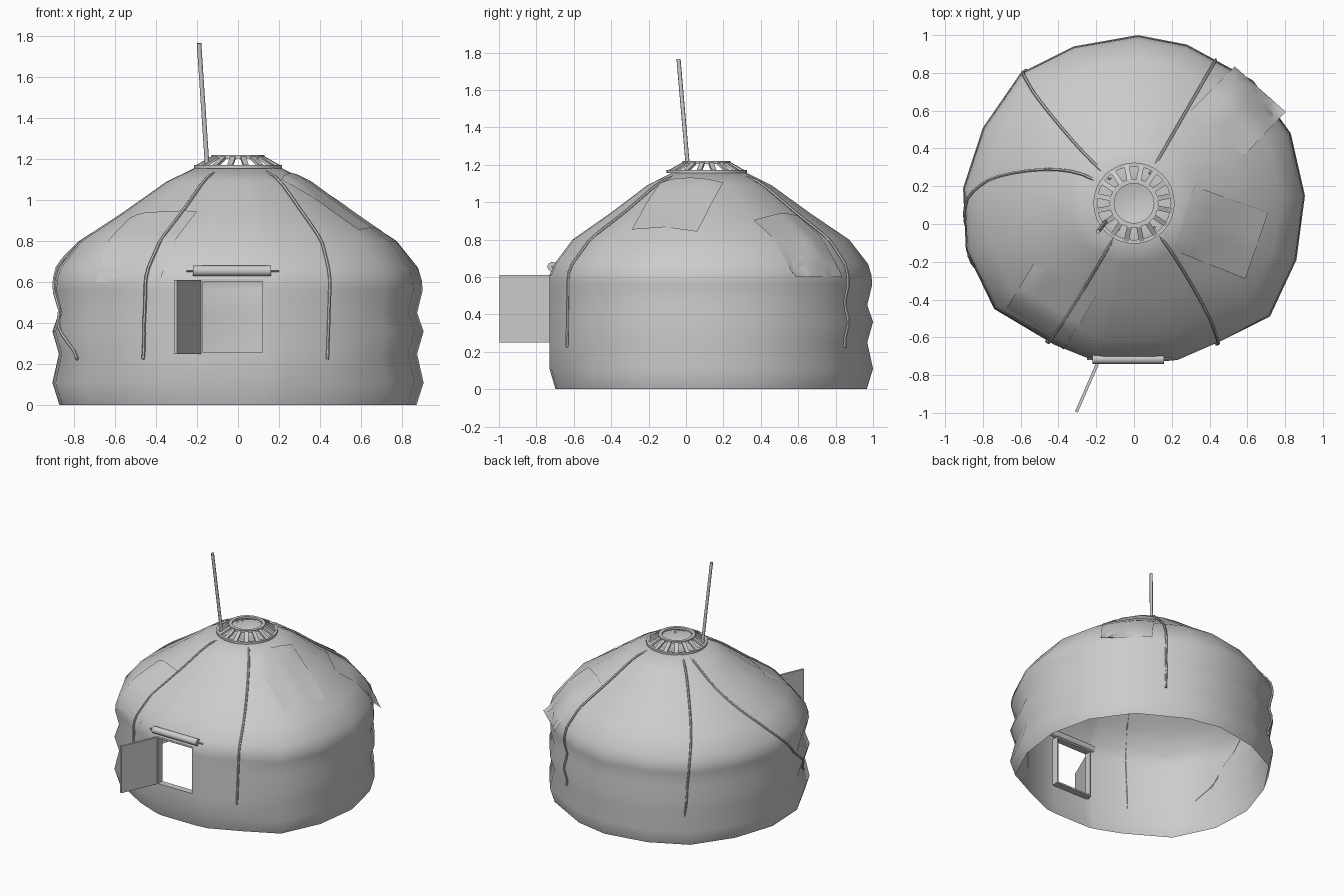
import bpy, bmesh
from math import sin, cos, pi, radians
from mathutils import Vector
from mathutils.bvhtree import BVHTree

cube = bpy.data.objects.get("Cube")
if cube:
    bpy.data.objects.remove(cube, do_unlink=True)

GREY = (0.6, 0.6, 0.6, 1)
felt = bpy.data.materials.new("pale grey")
felt.use_nodes = True
felt.diffuse_color = GREY
felt.node_tree.nodes["Principled BSDF"].inputs["Base Color"].default_value = GREY
AXIS = Vector((0, 0.12, 0))


def finish(name, bm, smooth=None):
    """Turn a bmesh into a named object; smooth is the sharp-edge angle."""
    mesh = bpy.data.meshes.new(name)
    bm.to_mesh(mesh)
    bm.free()
    mesh.materials.append(felt)
    obj = bpy.data.objects.new(name, mesh)
    bpy.context.collection.objects.link(obj)
    if smooth:
        bpy.ops.object.select_all(action="DESELECT")
        obj.select_set(True)
        bpy.context.view_layer.objects.active = obj
        bpy.ops.object.shade_smooth_by_angle(angle=radians(smooth))
    return obj


def grid_faces(bm, rows, closed=False):
    """Skin rows of vertices with quads."""
    for a, b in zip(rows, rows[1:]):
        n = len(a)
        for i in range(n if closed else n - 1):
            j = (i + 1) % n
            bm.faces.new((a[i], a[j], b[j], b[i]))


def tube(name, points, radius, sides=6):
    """Sweep a round section along a path."""
    pts = [Vector(p) for p in points]
    bm = bmesh.new()
    rows = []
    for k, p in enumerate(pts):
        d = (pts[min(k + 1, len(pts) - 1)] - pts[max(k - 1, 0)]).normalized()
        u = d.orthogonal().normalized() if k == 0 else (u - d * u.dot(d)).normalized()
        w = d.cross(u)
        rows.append([bm.verts.new(p + radius * (u * cos(t) + w * sin(t)))
                     for t in (2 * pi * i / sides for i in range(sides))])
    grid_faces(bm, rows, True)
    bm.faces.new(rows[0][::-1])
    bm.faces.new(rows[-1])
    return finish(name, bm, 50)


def box(name, center, size, angle=0):
    bm = bmesh.new()
    bmesh.ops.create_cube(bm, size=1)
    for v in bm.verts:
        v.co = Vector(v.co[i] * size[i] for i in range(3))
    obj = finish(name, bm)
    obj.location = center
    obj.rotation_euler.z = angle
    return obj


# Felt shell: plan outline scaled up a wavy wall and roof profile
outline = [(0.02, 1.0), (-0.32, 0.94), (-0.6, 0.8), (-0.8, 0.51), (-0.905, 0.19),
           (-0.89, -0.14), (-0.74, -0.45), (-0.42, -0.64), (-0.22, -0.72), (-0.17, -0.73),
           (0.12, -0.73), (0.23, -0.72), (0.46, -0.62), (0.72, -0.49), (0.86, -0.19),
           (0.905, 0.15), (0.83, 0.48), (0.63, 0.76), (0.28, 0.95)]
profile = [(0, 0.962), (0.11, 1), (0.25, 0.965), (0.36, 1), (0.45, 0.965), (0.56, 0.995),
           (0.61, 0.99), (0.67, 0.97), (0.8, 0.855), (0.94, 0.62), (1.09, 0.385),
           (1.16, 0.225), (1.13, 0.11), (1.12, 0.02)]
bm = bmesh.new()
rows = []
for z, s in profile:
    row = []
    for x, y in outline:
        k = s
        if y < -0.6 and 0.2 < z < 0.62:
            k = 1.0
        row.append(bm.verts.new((x * k, AXIS.y + (y - AXIS.y) * k, z)))
    rows.append(row)
grid_faces(bm, rows, True)
bm.faces.new(rows[-1])
bmesh.ops.recalc_face_normals(bm, faces=bm.faces)
if sum(f.normal.z for f in bm.faces) < 0:
    bmesh.ops.reverse_faces(bm, faces=bm.faces)
# Door opening
hole = [f for f in bm.faces if f.calc_center_median().y < -0.72
        and abs(f.calc_center_median().x + 0.025) < 0.03
        and 0.25 < f.calc_center_median().z < 0.61]
bmesh.ops.delete(bm, geom=hole, context="FACES")
surface = BVHTree.FromBMesh(bm)
finish("felt_shell", bm, 80)


def on_wall(angle, z, lift):
    """Point on the shell at a compass angle and height."""
    d = Vector((cos(angle), sin(angle), 0))
    hit = surface.ray_cast(AXIS + Vector((0, 0, z)), d)[0]
    return hit + d * lift + Vector((0, 0, lift * 0.7))


# Door frame, open door and rolled flap
for x in (-0.175, 0.125):
    box("door_jamb", (x, -0.705, 0.43), (0.01, 0.05, 0.37))
for z in (0.25, 0.61):
    box("door_rail", (-0.025, -0.705, z), (0.3, 0.05, 0.012))
hinge, tip = Vector((-0.185, -0.72, 0.43)), Vector((-0.305, -0.995, 0.43))
swing = tip - hinge
box("open_door", (hinge + tip) / 2, (swing.length, 0.016, 0.36),
    Vector((1, 0)).angle_signed(swing.xy) * -1)
tube("rolled_flap", [(-0.22, -0.715, 0.655), (0.16, -0.715, 0.655)], 0.026, 12)
tube("flap_rod", [(-0.25, -0.715, 0.655), (0.2, -0.715, 0.655)], 0.005)

# Ropes hanging from the crown: start, eave and end angles
for a, b, c in ((241, 239, 238), (-53, -59, -60), (60, 60, 60),
                (137, 131, 129), (150, 180, 209)):
    path = []
    for i in range(24):
        z = 1.15 - 0.93 * i / 23
        t = (1.15 - z) / 0.5
        ang = a + (b - a) * t if t < 1 else b + (c - b) * (t - 1) / 0.86
        path.append(on_wall(radians(ang), z, 0.006))
    tube("rope", path, 0.008)


def patch(name, corners, lift, hem=None):
    """Sheet draped over the roof; corners run upper pair then lower pair."""
    a, b, c, d = (Vector(p) for p in corners)
    bm = bmesh.new()
    rows, last, n = [], [0.9] * 9, 8
    for j in range(n + 1):
        row = []
        for i in range(n + 1):
            p = a.lerp(b, i / n).lerp(d.lerp(c, i / n), j / n)
            hit = surface.ray_cast(Vector((p.x, p.y, 3)), Vector((0, 0, -1)))[0]
            last[i] = max(hit.z + lift, 0.6) if hit else max(last[i] - 0.06, 0.6)
            row.append(bm.verts.new((p.x, p.y, last[i])))
        rows.append(row)
    if hem:
        rows.append([bm.verts.new((v.co.x * 1.005, v.co.y * 1.005, hem)) for v in rows[-1]])
    grid_faces(bm, rows)
    bmesh.ops.recalc_face_normals(bm, faces=bm.faces)
    if sum(f.normal.z for f in bm.faces) < 0:
        bmesh.ops.reverse_faces(bm, faces=bm.faces)
    finish(name, bm, 60)


patch("front_eave_patch", [(-0.53, -0.21), (-0.2, -0.38), (-0.37, -0.66), (-0.69, -0.47)], 0.008, 0.6)
patch("back_eave_patch", [(0.3, 0.6), (0.58, 0.36), (0.8, 0.59), (0.53, 0.83)], 0.008, 0.6)
patch("side_roof_patch", [(0.32, 0.2), (0.21, -0.14), (0.59, -0.29), (0.71, 0.06)], 0.008)
patch("back_roof_patch", [(-0.15, 0.44), (-0.33, 0.12), (-0.67, 0.35), (-0.48, 0.66)], -0.004)

# Crown: two rings joined by slats
CROWN = Vector((0, 0.11, 0))


def crown_ring(name, radius, z, width):
    bm = bmesh.new()
    section = [(width, -0.008), (width, 0.008), (-width, 0.008), (-width, -0.008), (width, -0.008)]
    rows = [[bm.verts.new(CROWN + Vector(((radius + dr) * cos(t), (radius + dr) * sin(t), z + dz)))
             for t in (2 * pi * i / 32 for i in range(32))] for dr, dz in section]
    grid_faces(bm, rows, True)
    bmesh.ops.remove_doubles(bm, verts=bm.verts, dist=1e-5)
    bmesh.ops.recalc_face_normals(bm, faces=bm.faces)
    finish(name, bm, 40)


crown_ring("crown_lower_ring", 0.205, 1.163, 0.01)
crown_ring("crown_upper_ring", 0.117, 1.212, 0.012)
for i in range(16):
    t = 2 * pi * (i + 0.5) / 16
    slat = box("crown_slat", CROWN + Vector((0.16 * cos(t), 0.16 * sin(t), 1.188)),
               (0.1, 0.026, 0.014), t)
    slat.rotation_euler.y = radians(29)

# Chimney pole leaning out of the crown
tube("chimney_pole", [(-0.148, 0.015, 1.13), (-0.19, -0.04, 1.765)], 0.011, 8)
